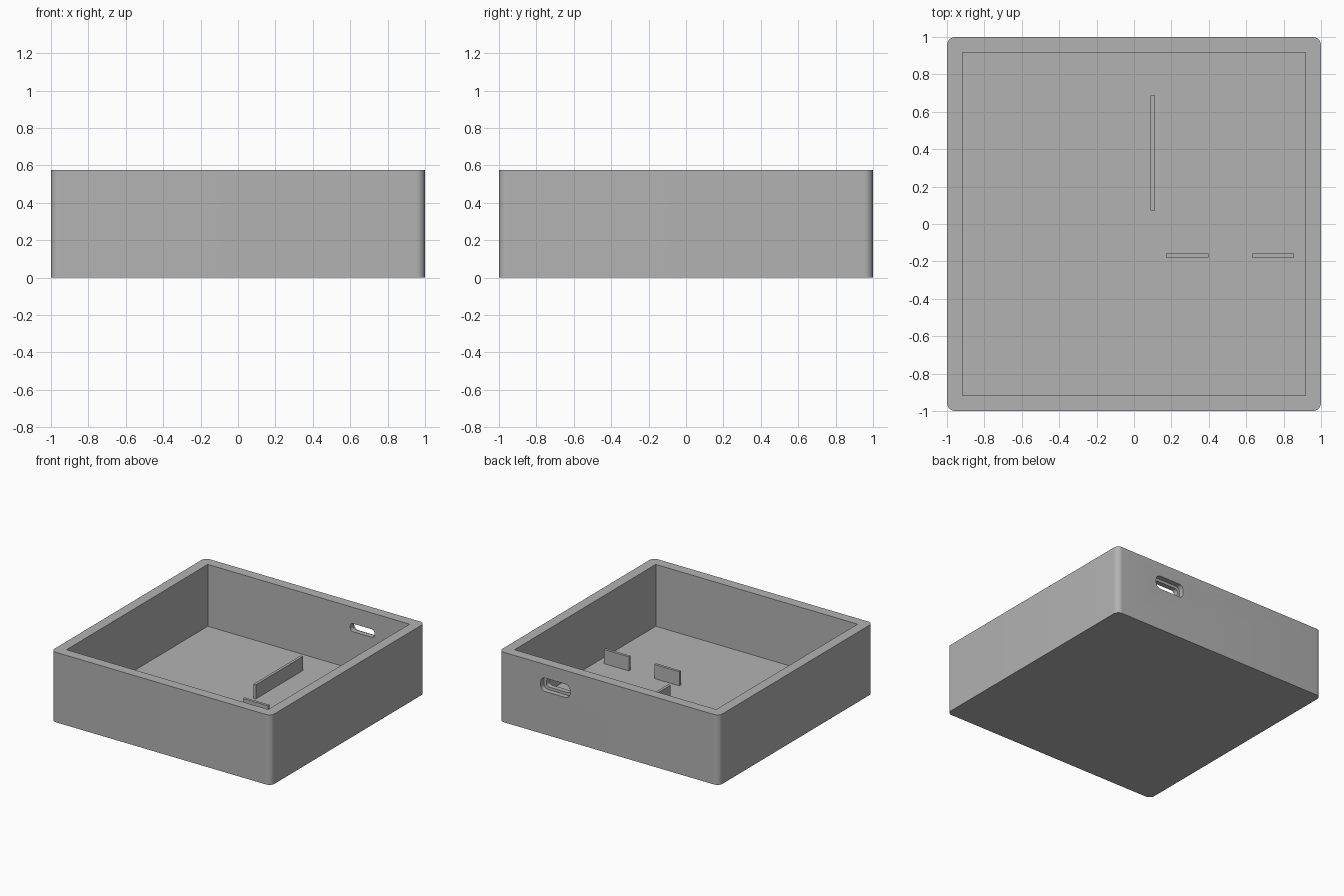
import bpy, math
from mathutils import Matrix, Vector
import bmesh

if "Cube" in bpy.data.objects:
    bpy.data.objects.remove(bpy.data.objects["Cube"], do_unlink=True)

HEIGHT, FLOOR, INNER = 0.575, 0.067, 0.917
RIB_TOP = 0.183
SLOT_X, SLOT_Z = 0.488, 0.408

grey = bpy.data.materials.new("grey plastic")
grey.use_nodes = True
colour = (0.45, 0.45, 0.45, 1)
grey.diffuse_color = colour
grey.node_tree.nodes["Principled BSDF"].inputs["Base Color"].default_value = colour


def rounded_prism(name, width, depth, height, radius=0.0, segments=8, matrix=Matrix()):
    """Extrude a rounded rectangle from local z = 0 up to height."""
    bm = bmesh.new()
    corners = []
    for i, (sx, sy) in enumerate([(1, 1), (-1, 1), (-1, -1), (1, -1)]):
        centre = Vector((sx * (width / 2 - radius), sy * (depth / 2 - radius), 0))
        steps = segments if radius else 0
        for k in range(steps + 1):
            a = math.pi / 2 * (i + (k / steps if steps else 0))
            corners.append(bm.verts.new(centre + radius * Vector((math.cos(a), math.sin(a), 0))))
    base = bm.faces.new(corners)
    top = bmesh.ops.extrude_face_region(bm, geom=[base])["geom"]
    bmesh.ops.translate(bm, vec=(0, 0, height), verts=[v for v in top if isinstance(v, bmesh.types.BMVert)])
    bmesh.ops.transform(bm, matrix=matrix, verts=bm.verts)
    bmesh.ops.recalc_face_normals(bm, faces=bm.faces)
    mesh = bpy.data.meshes.new(name)
    bm.to_mesh(mesh)
    bm.free()
    mesh.materials.append(grey)
    obj = bpy.data.objects.new(name, mesh)
    bpy.context.collection.objects.link(obj)
    return obj


def select_only(obj):
    bpy.ops.object.select_all(action='DESELECT')
    obj.select_set(True)
    bpy.context.view_layer.objects.active = obj


def cut(obj, cutter):
    mod = obj.modifiers.new("cut", 'BOOLEAN')
    mod.operation, mod.solver, mod.object = 'DIFFERENCE', 'EXACT', cutter
    select_only(obj)
    bpy.ops.object.modifier_apply(modifier=mod.name)
    bpy.data.objects.remove(cutter, do_unlink=True)


def slot_cutter(name, width, height, radius, y_start, length):
    """Rounded slot running along -y from y_start."""
    place = Matrix.Translation((SLOT_X, y_start, SLOT_Z)) @ Matrix.Rotation(math.pi / 2, 4, 'X')
    return rounded_prism(name, width, height, length, radius, 8, place)


# Open box with rounded upright corners
box = rounded_prism("box_shell", 2, 2, HEIGHT, 0.045, 10)
cut(box, rounded_prism("cavity_cutter", 2 * INNER, 2 * INNER, 1, matrix=Matrix.Translation((0, 0, FLOOR))))

# Connector opening in the back wall: wide outer recess, narrower through slot
cut(box, slot_cutter("recess_cutter", 0.265, 0.11, 0.04, 1.1, 0.142))
cut(box, slot_cutter("slot_cutter", 0.22, 0.066, 0.025, 1.1, 0.3))
select_only(box)
bpy.ops.object.shade_smooth_by_angle(angle=math.radians(30))

# Upright locating ribs on the floor
ribs = [("long_rib", 0.10, 0.38, 0.022, 0.615),
        ("short_rib_inner", 0.284, -0.168, 0.226, 0.022),
        ("short_rib_outer", 0.743, -0.168, 0.226, 0.022)]
for name, x, y, width, depth in ribs:
    rounded_prism(name, width, depth, RIB_TOP - FLOOR + 0.01,
                  matrix=Matrix.Translation((x, y, FLOOR - 0.01)))
